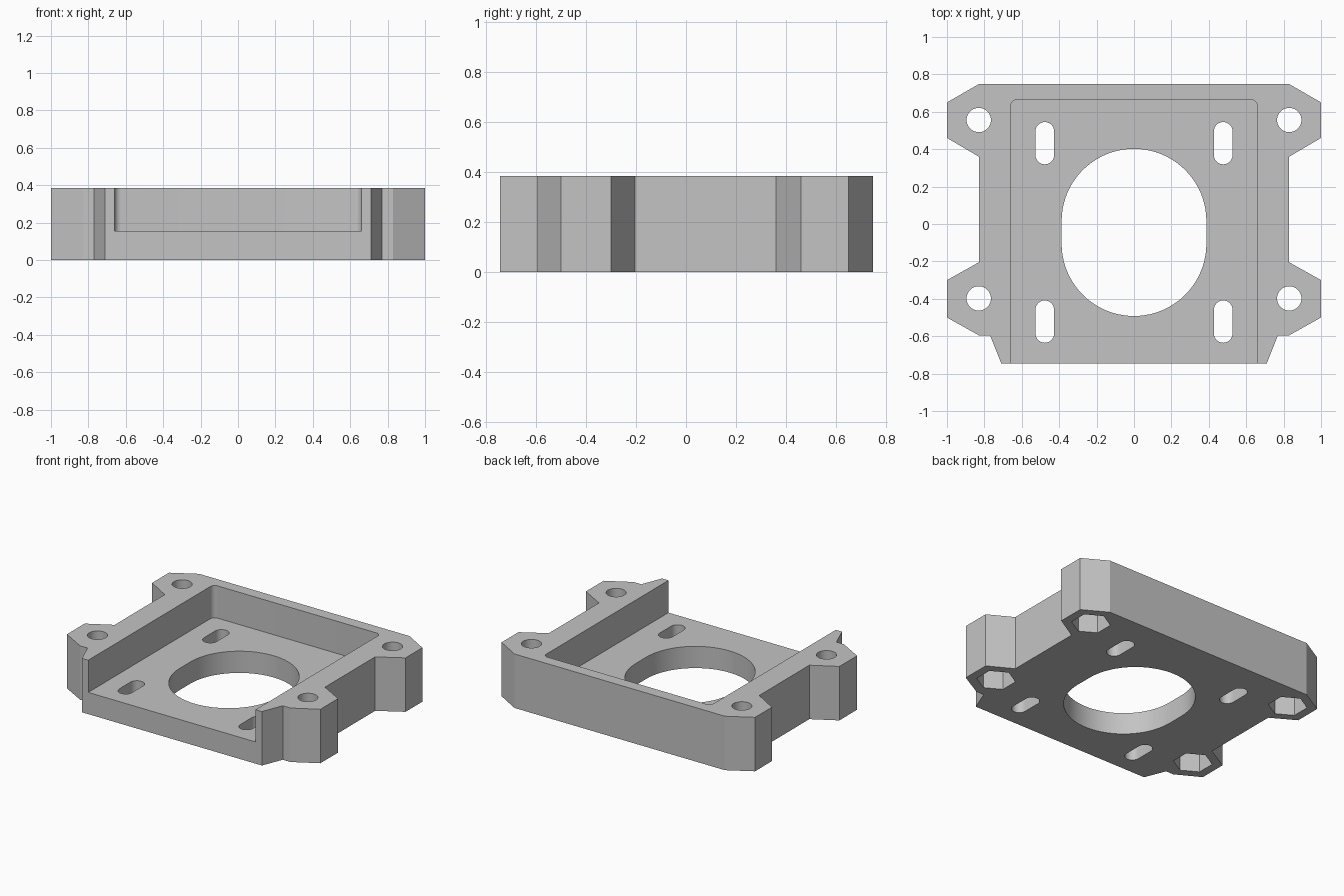
import bpy
import bmesh
from math import sin, cos, pi, radians

cube = bpy.data.objects.get("Cube")
if cube:
    bpy.data.objects.remove(cube, do_unlink=True)

HEIGHT, FLOOR = 0.385, 0.155
SHIFT = -0.045          # centre of the motor opening and its slots
grey = bpy.data.materials.new("light grey")
grey.use_nodes = True
grey.diffuse_color = (0.55, 0.55, 0.55, 1)
grey.node_tree.nodes["Principled BSDF"].inputs["Base Color"].default_value = grey.diffuse_color


def prism(name, points, z0, z1):
    """Extrude a closed counter-clockwise outline from z0 to z1."""
    bm = bmesh.new()
    face = bm.faces.new([bm.verts.new((x, y, z0)) for x, y in points])
    top = bmesh.ops.extrude_face_region(bm, geom=[face])["geom"]
    for v in top:
        if isinstance(v, bmesh.types.BMVert):
            v.co.z = z1
    bmesh.ops.recalc_face_normals(bm, faces=bm.faces)
    mesh = bpy.data.meshes.new(name)
    bm.to_mesh(mesh)
    bm.free()
    mesh.materials.append(grey)
    obj = bpy.data.objects.new(name, mesh)
    bpy.context.collection.objects.link(obj)
    return obj


def arc(cx, cy, r, start, end, n):
    angles = [radians(start + (end - start) * i / n) for i in range(n + 1)]
    return [(cx + r * cos(a), cy + r * sin(a)) for a in angles]


def ring(cx, cy, r, n):
    """Regular polygon with a corner pointing along y."""
    return [(cx + r * sin(2 * pi * i / n), cy + r * cos(2 * pi * i / n)) for i in range(n)]


def slot(cx, cy, r, half, n):
    """Rounded slot running along y; half is the offset of each end arc."""
    return arc(cx, cy + half, r, 0, 180, n) + arc(cx, cy - half, r, 180, 360, n)


def cut(body, points, z0, z1):
    cutter = prism("cutter", points, z0, z1)
    cutter.hide_render = True
    mod = body.modifiers.new("cut", 'BOOLEAN')
    mod.operation, mod.solver, mod.object = 'DIFFERENCE', 'EXACT', cutter
    bpy.ops.object.modifier_apply(modifier=mod.name)
    bpy.data.objects.remove(cutter, do_unlink=True)


# Body outline with four hexagonal ears, mirrored across x
half = [(0.71, -0.745), (0.77, -0.595), (0.83, -0.595), (1, -0.5), (1, -0.3),
        (0.83, -0.205), (0.83, 0.36), (1, 0.46), (1, 0.65), (0.83, 0.748)]
body = prism("motor_mount", half + [(-x, y) for x, y in reversed(half)], 0, HEIGHT)
bpy.context.view_layer.objects.active = body
body.select_set(True)

# Pocket open to the front, rounded at its back corners
r, px, py = 0.035, 0.66, 0.665
pocket = [(-px, -1), (px, -1)] + arc(px - r, py - r, r, 0, 90, 8) + arc(r - px, py - r, r, 90, 180, 8)
cut(body, pocket, FLOOR, 1)

# Large motor opening
cut(body, slot(0, SHIFT, 0.387, 0.06, 40), -1, 1)

for side in (-1, 1):
    # Adjustment slots through the floor
    for y in (-0.477, 0.477):
        cut(body, slot(side * 0.477, SHIFT + y, 0.05, 0.063, 14), -1, 1)
    # Bolt holes through the ears, with nut traps underneath
    for y in (-0.398, 0.556):
        cut(body, ring(side * 0.83, y, 0.065, 40), -1, 1)
        cut(body, ring(side * 0.83, y, 0.127, 6), -1, 0.23)

bpy.ops.object.shade_smooth_by_angle(angle=radians(25))
